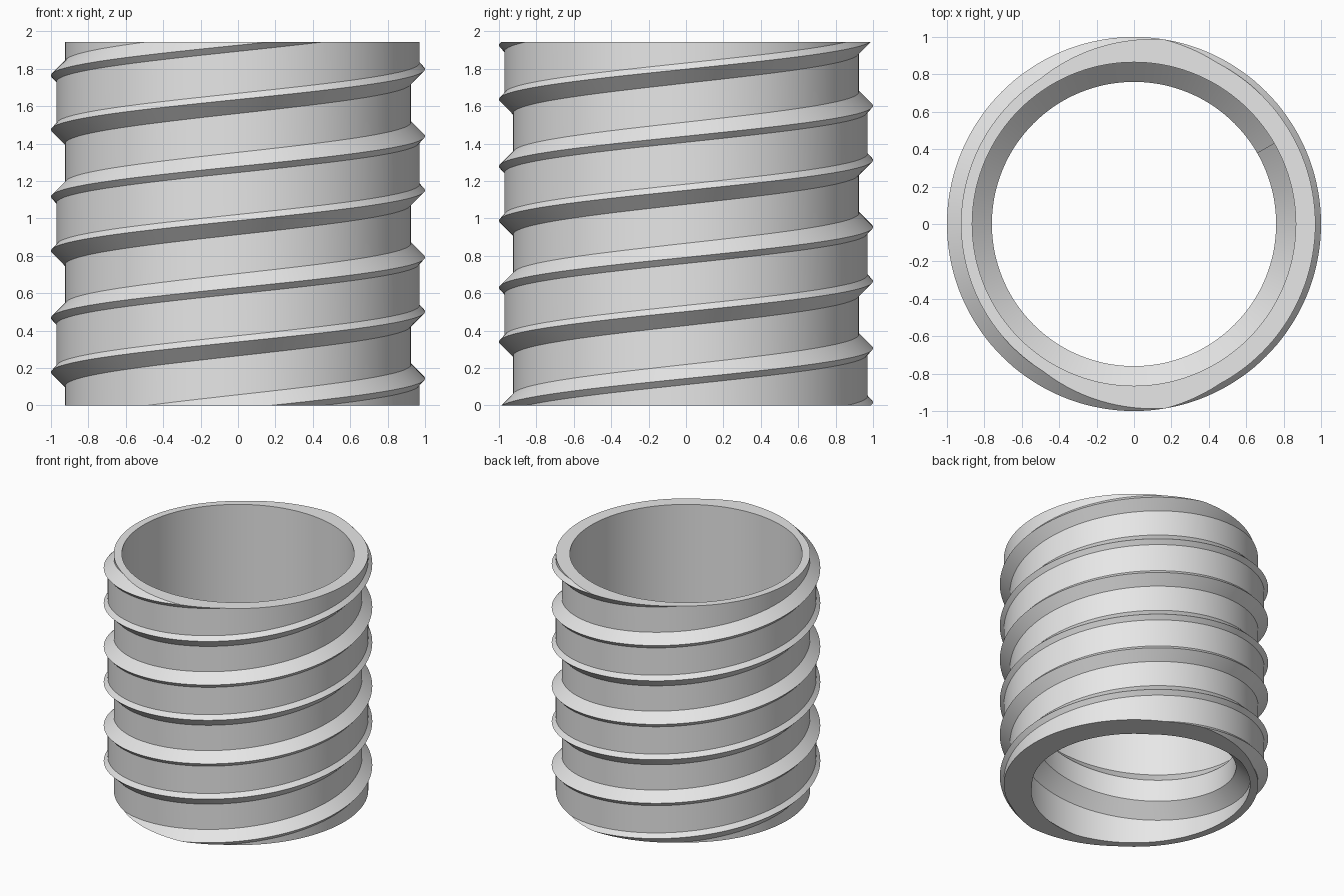
import bpy, bmesh
from math import cos, sin, pi, radians
from mathutils import Vector

STEPS = 144           # segments per turn
LEAD = 0.648          # rise per turn
HEIGHT = 1.944
BORE = 0.865

cube = bpy.data.objects.get("Cube")
if cube:
    bpy.data.objects.remove(cube, do_unlink=True)

grey = bpy.data.materials.new("light_grey")
grey.use_nodes = True
grey.diffuse_color = (0.8, 0.8, 0.8, 1)
grey.node_tree.nodes["Principled BSDF"].inputs["Base Color"].default_value = (0.8, 0.8, 0.8, 1)


def helix_rows(bm, profile, first, last):
    """Copies of a (radius, height) profile along the helix."""
    rows = []
    for i in range(first, last + 1):
        a = 2 * pi * i / STEPS
        rise = LEAD * i / STEPS
        rows.append([bm.verts.new((r * cos(a), r * sin(a), z + rise)) for r, z in profile])
    return rows


def clip(bm, z, direction):
    """Cut away everything beyond a level plane."""
    geom = bm.verts[:] + bm.edges[:] + bm.faces[:]
    bmesh.ops.bisect_plane(bm, geom=geom, dist=1e-6, plane_co=(0, 0, z),
                           plane_no=(0, 0, direction), clear_outer=True)


def fill_level(bm, z):
    """Close the open rim lying on a level plane."""
    rim = [e for e in bm.edges if e.is_boundary and all(abs(v.co.z - z) < 1e-4 for v in e.verts)]
    bmesh.ops.triangle_fill(bm, edges=rim, use_beauty=True, normal=Vector((0, 0, 1)))


def finish(bm, name):
    bmesh.ops.recalc_face_normals(bm, faces=bm.faces[:])
    mesh = bpy.data.meshes.new(name)
    bm.to_mesh(mesh)
    bm.free()
    mesh.materials.append(grey)
    obj = bpy.data.objects.new(name, mesh)
    bpy.context.collection.objects.link(obj)
    bpy.ops.object.select_all(action='DESELECT')
    obj.select_set(True)
    bpy.context.view_layer.objects.active = obj
    bpy.ops.object.shade_smooth_by_angle(angle=radians(25))
    return obj


# Sleeve: two-start outer thread with alternating land radii
bm = bmesh.new()
thread = [(0.925, 0.069), (0.925, 0.427), (1.0, 0.502), (0.97, 0.535), (0.97, 0.759), (1.0, 0.792),
          (0.925, 0.867)]
thread = thread[1:]   # one full period, the next turn closes it
rows = helix_rows(bm, thread, -3 * STEPS, 4 * STEPS)
for i in range(len(rows) - STEPS - 1):
    a = rows[i] + [rows[i + STEPS][0]]
    b = rows[i + 1] + [rows[i + 1 + STEPS][0]]
    for j in range(len(thread)):
        bm.faces.new((a[j], b[j], b[j + 1], a[j + 1]))
clip(bm, 0, -1)
clip(bm, HEIGHT, 1)

# Plain bore, then the two end rings
rings = [[bm.verts.new((BORE * cos(2 * pi * k / STEPS), BORE * sin(2 * pi * k / STEPS), z))
          for k in range(STEPS)] for z in (0, HEIGHT)]
for k in range(STEPS):
    n = (k + 1) % STEPS
    bm.faces.new((rings[0][k], rings[1][k], rings[1][n], rings[0][n]))
fill_level(bm, 0)
fill_level(bm, HEIGHT)
finish(bm, "threaded_sleeve")

# Inner ridge: a single turn in the lower bore, ending in a flat cap
bm = bmesh.new()
start_z = -0.015
ridge = [(r, z + start_z) for r, z in ((0.87, -0.2), (0.76, -0.09), (0.76, 0.09), (0.87, 0.2))]
rows = helix_rows(bm, ridge, -STEPS // 3, STEPS + STEPS // 12)
for a, b in zip(rows, rows[1:]):
    for j in range(4):
        n = (j + 1) % 4
        bm.faces.new((a[j], b[j], b[n], a[n]))
bm.faces.new(rows[-1])
clip(bm, 0, -1)
fill_level(bm, 0)
finish(bm, "inner_ridge")
